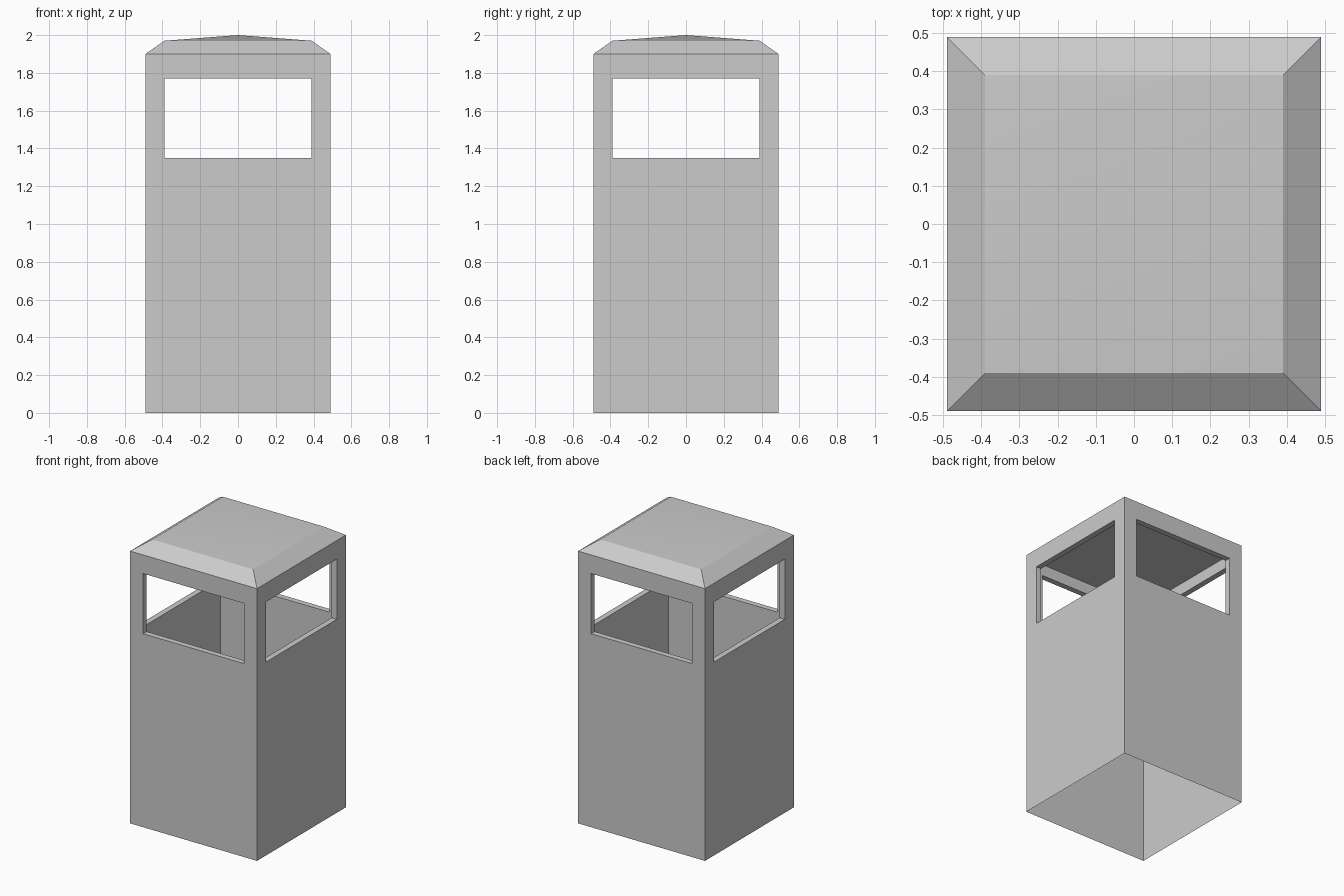
import bpy, bmesh
from math import pi
from mathutils import Matrix

cube = bpy.data.objects.get("Cube")
if cube:
    bpy.data.objects.remove(cube, do_unlink=True)

HALF, INNER, OPENING = 0.49, 0.45, 0.39      # half widths: shell, liner, window
EAVES, RIM, PEAK = 1.90, 1.97, 2.0           # roof heights
SILL, HEAD = 1.35, 1.77                      # window heights
FLOOR, CEILING = 0.75, 1.85                  # liner heights

grey = bpy.data.materials.new("light_grey")
grey.use_nodes = True
colour = (0.6, 0.6, 0.6, 1)
grey.diffuse_color = colour
grey.node_tree.nodes["Principled BSDF"].inputs["Base Color"].default_value = colour


def finish(bm, name):
    bmesh.ops.remove_doubles(bm, verts=bm.verts, dist=0.0005)
    bmesh.ops.recalc_face_normals(bm, faces=bm.faces)
    mesh = bpy.data.meshes.new(name)
    bm.to_mesh(mesh)
    bm.free()
    mesh.materials.append(grey)
    obj = bpy.data.objects.new(name, mesh)
    bpy.context.collection.objects.link(obj)
    return obj


def rect(bm, half, y, low, high, turn):
    """Upright rectangle of vertices on one side of the bin."""
    corners = [(-half, y, low), (half, y, low), (half, y, high), (-half, y, high)]
    return [bm.verts.new(turn @ Matrix.Translation(c).translation) for c in corners]


def level(bm, half, z):
    """Horizontal square of vertices."""
    return [bm.verts.new((x * half, y * half, z))
            for x, y in ((-1, -1), (1, -1), (1, 1), (-1, 1))]


def bridge(bm, a, b):
    for i in range(4):
        j = (i + 1) % 4
        bm.faces.new((a[i], a[j], b[j], b[i]))


# Body: four windowed walls with reveals and an inner liner, open underneath
bm = bmesh.new()
for side in range(4):
    turn = Matrix.Rotation(side * pi / 2, 4, "Z")
    loops = [rect(bm, HALF, -HALF, 0, EAVES, turn),
             rect(bm, OPENING, -HALF, SILL, HEAD, turn),
             rect(bm, OPENING, -INNER, SILL, HEAD, turn),
             rect(bm, INNER, -INNER, FLOOR, CEILING, turn)]
    for a, b in zip(loops, loops[1:]):
        bridge(bm, a, b)

# Liner floor and ceiling
for z in (FLOOR, CEILING):
    bm.faces.new(level(bm, INNER, z))

# Roof: sloped border and shallow peak
eaves, rim = level(bm, HALF, EAVES), level(bm, OPENING, RIM)
bridge(bm, eaves, rim)
peak = bm.verts.new((0, 0, PEAK))
for i in range(4):
    bm.faces.new((rim[i], rim[(i + 1) % 4], peak))
body = finish(bm, "bin_body")

# Soften only the shallow peak
bpy.ops.object.select_all(action="DESELECT")
body.select_set(True)
bpy.context.view_layer.objects.active = body
bpy.ops.object.shade_smooth_by_angle(angle=pi / 9)
